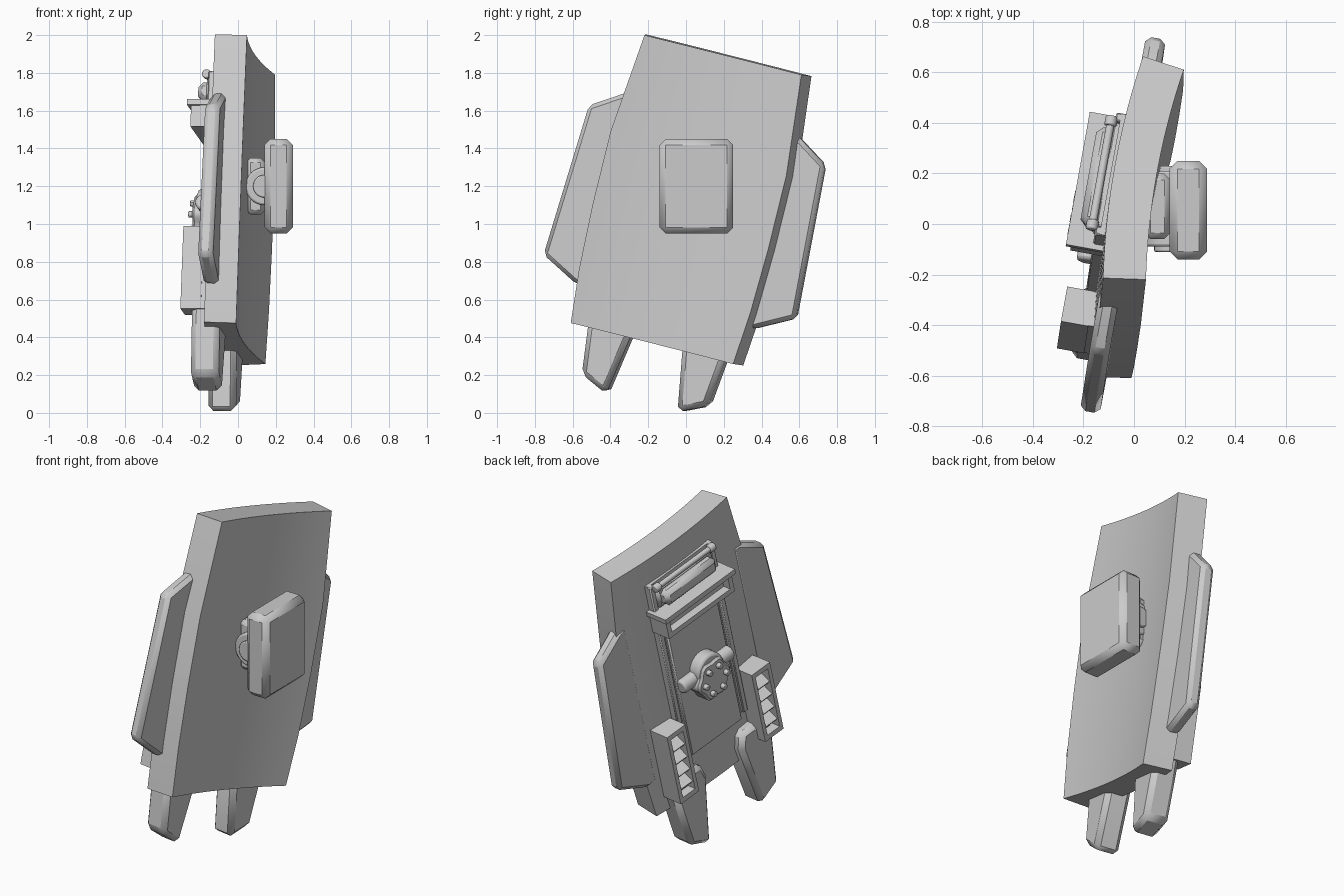
import bpy, bmesh, math
from mathutils import Matrix, Vector

cube = bpy.data.objects.get("Cube")
if cube:
    bpy.data.objects.remove(cube, do_unlink=True)

GREY = bpy.data.materials.new("light_grey")
GREY.use_nodes = True
GREY.diffuse_color = (0.6, 0.6, 0.6, 1)
GREY.node_tree.nodes["Principled BSDF"].inputs["Base Color"].default_value = (0.6, 0.6, 0.6, 1)

# Tilted frame of the shield: local x = thickness, y = width, z = height
ay = Vector((0.172, 0.954, -0.241)).normalized()
ax = ay.cross(Vector((0.038, 0.248, 0.968))).normalized()
az = ax.cross(ay)
TILT = Matrix.Translation((0.095, 0.0075, 1.131)) @ Matrix((ax, ay, az)).transposed().to_4x4()
WORLD = Matrix.Identity(4)


def finish(name, bm, bevel=0, frame=TILT, segments=1):
    bmesh.ops.recalc_face_normals(bm, faces=bm.faces)
    mesh = bpy.data.meshes.new(name)
    bm.to_mesh(mesh)
    bm.free()
    mesh.materials.append(GREY)
    ob = bpy.data.objects.new(name, mesh)
    bpy.context.collection.objects.link(ob)
    ob.matrix_world = frame
    if bevel:
        mod = ob.modifiers.new("bevel", "BEVEL")
        mod.width, mod.segments = bevel, segments
        mod.limit_method = "ANGLE"
    bpy.ops.object.select_all(action="DESELECT")
    ob.select_set(True)
    bpy.context.view_layer.objects.active = ob
    bpy.ops.object.shade_smooth_by_angle(angle=math.radians(30))
    return ob


def box(name, lo, hi, bevel=0, frame=TILT, turn=0):
    lo, hi = Vector(lo), Vector(hi)
    bm = bmesh.new()
    place = Matrix.Translation((lo + hi) / 2) @ Matrix.Rotation(turn, 4, "Y")
    bmesh.ops.create_cube(bm, size=1, matrix=place @ Matrix.Diagonal((*(hi - lo), 1)))
    return finish(name, bm, bevel, frame)


def prism(name, outline, x0, x1, bevel=0):
    """Extrude a (y, z) outline from x0 to x1."""
    bm = bmesh.new()
    face = bm.faces.new([bm.verts.new((x0, y, z)) for y, z in outline])
    new = bmesh.ops.extrude_face_region(bm, geom=[face])["geom"]
    bmesh.ops.translate(bm, vec=(x1 - x0, 0, 0), verts=[g for g in new if isinstance(g, bmesh.types.BMVert)])
    return finish(name, bm, bevel)


def cylinder(name, centre, radius, length, axis="X", bevel=0, frame=TILT, sides=32):
    bm = bmesh.new()
    turn = Matrix.Rotation(math.pi / 2, 4, "Y" if axis == "X" else "X")
    bmesh.ops.create_cone(bm, cap_ends=True, segments=sides, radius1=radius, radius2=radius,
                          depth=length, matrix=Matrix.Translation(centre) @ turn)
    return finish(name, bm, bevel, frame, 2)


# Curved shield slab, slightly wider above the middle
R, T, COLS = 3.0, 0.17, 24
rows = [(-0.787, 0.45), (-0.5, 0.475), (-0.15, 0.487), (0.25, 0.487), (0.787, 0.435)]
bm = bmesh.new()
layers = []
for r in (R, R + T):
    layer = []
    for z, half in rows:
        edge = math.asin(half / R)
        angles = [edge * (2 * i / COLS - 1) for i in range(COLS + 1)]
        layer.append([bm.verts.new((R - 0.033 - r * math.cos(a), r * math.sin(a), z)) for a in angles])
    layers.append(layer)
    for j in range(len(rows) - 1):
        for i in range(COLS):
            bm.faces.new((layer[j][i], layer[j][i + 1], layer[j + 1][i + 1], layer[j + 1][i]))
a, b = layers
for j in (0, -1):
    for i in range(COLS):
        bm.faces.new((a[j][i], a[j][i + 1], b[j][i + 1], b[j][i]))
for i in (0, -1):
    for j in range(len(rows) - 1):
        bm.faces.new((a[j][i], a[j + 1][i], b[j + 1][i], b[j][i]))
finish("shield_slab", bm)

# Paired parts: side fins, lower prongs, louvred vents, panel rails
for s, side in ((-1, "right"), (1, "left")):
    fin = [(0.42, 0.48), (0.49, 0.455), (0.655, 0.35), (0.7, -0.475), (0.49, -0.585), (0.42, -0.58)]
    prism(side + "_fin", [(s * y, z) for y, z in fin], -0.175, -0.095, 0.022)

    prong = [(0.4, -0.6), (0.35, -1.04), (0.198, -1.11), (0.13, -0.7), (0.16, -0.6)]
    prism(side + "_prong", [(s * y, z) for y, z in prong], -0.255, -0.105, 0.028)

    mid = s * 0.335
    top, bottom, outer = -0.245, -0.695, -0.31
    box(side + "_vent_back", (-0.235, mid - 0.07, bottom), (-0.17, mid + 0.07, top))
    for e in (-1, 1):
        y = mid + e * 0.06
        box(side + "_vent_wall", (outer, y - 0.012, bottom), (-0.2, y + 0.012, top))
    for z in (bottom, top - 0.03):
        box(side + "_vent_cap", (outer, mid - 0.07, z), (-0.2, mid + 0.07, z + 0.03))
    for i in range(1, 5):
        z = bottom + 0.015 + i * 0.084
        box(side + "_vent_slat", (-0.305, mid - 0.06, z - 0.008), (-0.215, mid + 0.06, z + 0.008),
            turn=math.radians(-35))
    box(side + "_panel_rail", (-0.235, s * 0.235 - 0.018, -0.5), (-0.17, s * 0.235 + 0.018, 0.64), 0.006)

# Centre panel
box("panel_base", (-0.215, -0.25, -0.5), (-0.15, 0.25, 0.64))
box("panel_plate", (-0.235, -0.2, -0.53), (-0.17, 0.2, 0.36), 0.008)

# Slotted crossbar
box("crossbar_flange", (-0.34, -0.275, 0.45), (-0.18, 0.275, 0.48))
box("crossbar_rail", (-0.32, -0.26, 0.335), (-0.18, 0.26, 0.365))
box("crossbar_back", (-0.27, -0.26, 0.34), (-0.18, 0.26, 0.47))
for s in (-1, 1):
    box("crossbar_post", (-0.32, s * 0.245 - 0.015, 0.34), (-0.18, s * 0.245 + 0.015, 0.46))

# Padded block and pivot rod above the crossbar
box("upper_pad", (-0.3, -0.2, 0.495), (-0.2, 0.2, 0.595), 0.025)
box("upper_pad_tray", (-0.25, -0.225, 0.48), (-0.18, 0.225, 0.62), 0.02)
cylinder("pivot_rod", (-0.25, 0, 0.63), 0.016, 0.46, "Y", 0.004, sides=16)
for s in (-1, 1):
    cylinder("rod_knob", (-0.25, s * 0.215, 0.63), 0.024, 0.04, "Y", 0.006, sides=16)

# Scalloped dial with collar, ears and six studs
cz = -0.1
wave = [(0.118 + 0.008 * math.cos(6 * t), t) for t in (2 * math.pi * i / 72 for i in range(72))]
prism("dial", [(r * math.cos(t), cz + r * math.sin(t)) for r, t in wave], -0.32, -0.22, 0.012)
cylinder("dial_collar", (-0.26, 0, cz + 0.055), 0.1, 0.09, bevel=0.015)
cylinder("dial_ears", (-0.25, 0, cz + 0.04), 0.042, 0.39, "Y", 0.012)
for i in range(6):
    t = math.pi * i / 3
    cylinder("dial_stud", (-0.325, 0.08 * math.cos(t), cz + 0.08 * math.sin(t)), 0.017, 0.04, bevel=0.004, sides=12)

# Upright arm pad on the inner side, with its hinge
box("arm_pad", (0.14, -0.14, 0.95), (0.29, 0.25, 1.45), 0.032, WORLD)
box("hinge_block", (0.04, -0.06, 1.05), (0.145, 0.2, 1.35), 0.025, WORLD)
cylinder("hinge_drum", (0.14, 0.06, 1.2), 0.1, 0.3, "Y", 0.01, WORLD)
cylinder("hinge_pin", (0.14, 0.06, 1.2), 0.06, 0.34, "Y", 0.006, WORLD)
